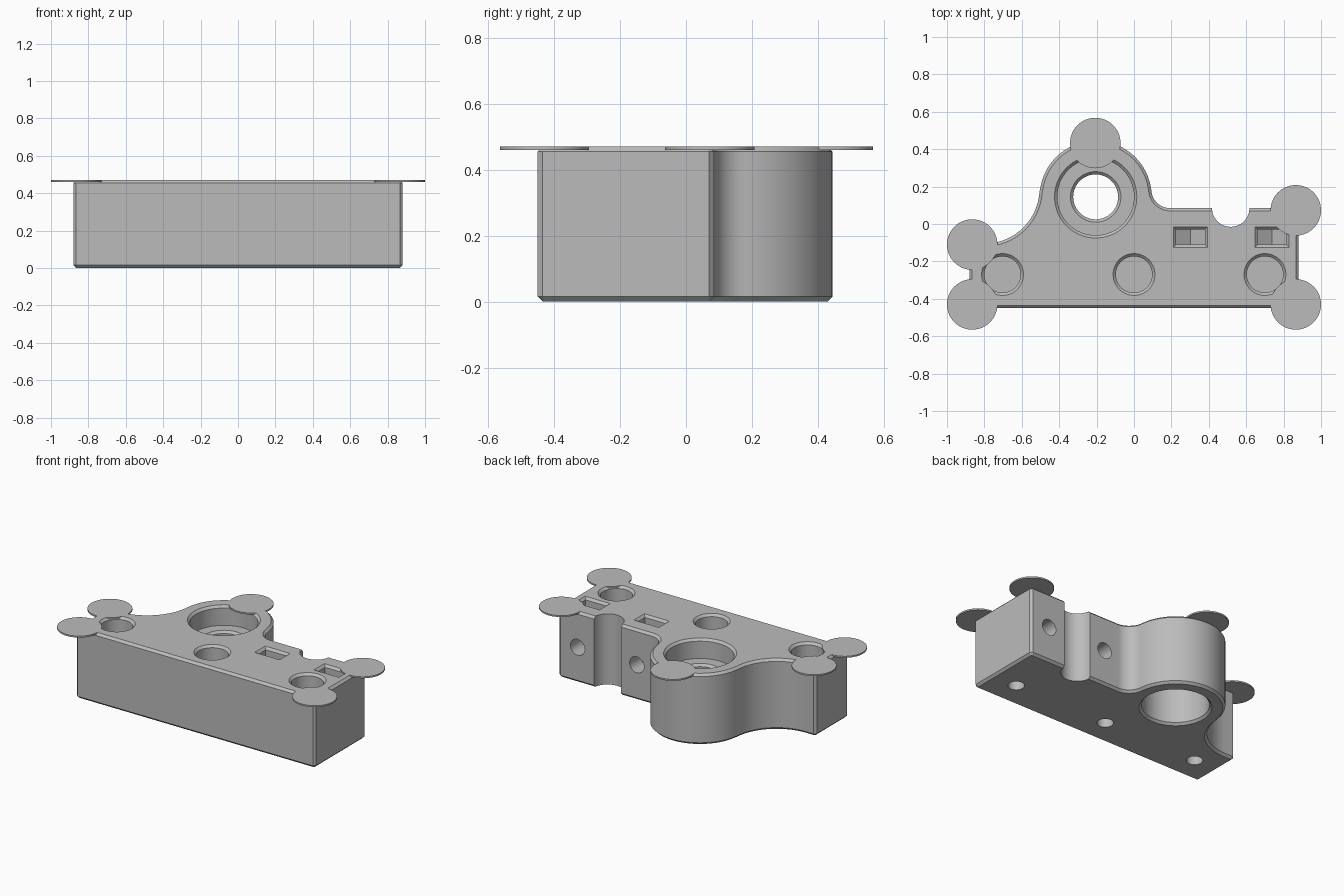
import bpy, bmesh
from math import sin, cos, pi, radians, atan2

if "Cube" in bpy.data.objects:
    bpy.data.objects.remove(bpy.data.objects["Cube"])

H, C = 0.47, 0.015            # height and chamfer
RING = (-0.205, 0.145)        # bearing axis

grey = bpy.data.materials.new("plain grey")
grey.use_nodes = True
COLOUR = (0.5, 0.5, 0.5, 1)
grey.diffuse_color = COLOUR
grey.node_tree.nodes["Principled BSDF"].inputs["Base Color"].default_value = COLOUR


def finish(name, bm):
    bmesh.ops.recalc_face_normals(bm, faces=bm.faces)
    mesh = bpy.data.meshes.new(name)
    bm.to_mesh(mesh)
    bm.free()
    mesh.materials.append(grey)
    ob = bpy.data.objects.new(name, mesh)
    bpy.context.collection.objects.link(ob)
    return ob


def arc(centre, r, a, b, n):
    return [(centre[0] + r * cos(a + (b - a) * i / n),
             centre[1] + r * sin(a + (b - a) * i / n)) for i in range(n + 1)]


def prism(name, points, vec, chamfer=0):
    """Extrude a closed loop of 3D points along vec, with chamfered rims."""
    bm = bmesh.new()
    face = bm.faces.new([bm.verts.new(p) for p in points])
    out = bmesh.ops.extrude_face_region(bm, geom=[face], use_keep_orig=True)
    bmesh.ops.translate(bm, vec=vec,
                        verts=[v for v in out["geom"] if isinstance(v, bmesh.types.BMVert)])
    bmesh.ops.recalc_face_normals(bm, faces=bm.faces)
    if chamfer:
        rims = [e for e in bm.edges if abs(e.verts[0].co.z - e.verts[1].co.z) < 1e-5]
        bmesh.ops.bevel(bm, geom=rims, offset=chamfer, segments=1, affect="EDGES")
    return finish(name, bm)


def lathe(name, centre, profile, n=64):
    """Solid of revolution about z from (radius, z) pairs."""
    bm = bmesh.new()
    rings = [[bm.verts.new((*p, z)) for p in arc(centre, r, 0, 2 * pi, n)[:-1]]
             for r, z in profile]
    for low, high in zip(rings, rings[1:]):
        for i in range(n):
            j = (i + 1) % n
            bm.faces.new((low[i], low[j], high[j], high[i]))
    bm.faces.new(rings[0])
    bm.faces.new(rings[-1])
    return finish(name, bm)


def combine(ob, tool, operation="DIFFERENCE"):
    mod = ob.modifiers.new("combine", "BOOLEAN")
    mod.object, mod.operation, mod.solver = tool, operation, "EXACT"
    bpy.context.view_layer.objects.active = ob
    bpy.ops.object.modifier_apply(modifier=mod.name)
    bpy.data.objects.remove(tool)


# Block outline: straight sides, round bearing lobe and two blending fillets
W, FRONT, BACK, LEFT_BACK = 0.88, -0.45, 0.085, -0.105
small, large = (0.193, 0.185), (-0.8, 0.19)
a1 = atan2(small[1] - RING[1], small[0] - RING[0])
a2 = atan2(large[1] - RING[1], large[0] - RING[0])
outline = [(-W + C, FRONT), (W - C, FRONT), (W, FRONT + C), (W, BACK - C), (W - C, BACK)]
outline += arc(small, 0.1, -pi / 2, -pi + a1, 14)
outline += arc(RING, 0.3, a1, a2, 40)[1:-1]
outline += arc(large, 0.295, a2 - pi, -pi / 2, 20)
outline += [(-W + C, LEFT_BACK), (-W, LEFT_BACK - C), (-W, FRONT + C)]
body = prism("mounting_block", [(x, y, 0) for x, y in outline], (0, 0, H), C)

# Rod groove in the back wall
combine(body, lathe("groove_cutter", (0.517, 0.085), [(0.1, -0.1), (0.1, 0.6)]))

# Bearing bore with a ledge between the two seats
E = 0.02                      # cutter overshoot
combine(body, lathe("bearing_cutter", RING, [
    (0.22 + E, -E), (0.205, C), (0.205, 0.27), (0.12, 0.27), (0.12, 0.325),
    (0.135, 0.34), (0.205, 0.34), (0.205, H - C), (0.22 + E, H + E)]))

# Countersunk screw pockets, with narrow holes from below
for x in (-0.703, 0, 0.7):
    combine(body, lathe("pocket_cutter", (x, -0.27), [
        (0.097, 0.2), (0.097, H - C), (0.112 + E, H + E)]))
    combine(body, lathe("screw_cutter", (x, -0.27), [(0.05, -E), (0.05, 0.195)], 32))

# Nut slots with a pointed floor, flared mouths and cross bolt holes
for x in (0.302, 0.738):
    s, mid = 0.077, 0.235
    loop = [(x - s, H + E), (x - s, mid - s / 2), (x, mid - s * 1.15),
            (x + s, mid - s / 2), (x + s, H + E)]
    combine(body, prism("slot_cutter", [(px, -0.11, z) for px, z in loop], (0, 0.08, 0)))
    bm = bmesh.new()
    rims = [[bm.verts.new((x + sx * (s + d), -0.07 + sy * (0.04 + d), z))
             for sx, sy in ((-1, -1), (1, -1), (1, 1), (-1, 1))]
            for d, z in ((0, H - C), (C + E, H + E))]
    for i in range(4):
        j = (i + 1) % 4
        bm.faces.new((rims[0][i], rims[0][j], rims[1][j], rims[1][i]))
    for rim in rims:
        bm.faces.new(rim)
    combine(body, finish("mouth_cutter", bm))
    circle = arc((x, mid), 0.053, 0, 2 * pi, 32)[:-1]
    combine(body, prism("bolt_cutter", [(px, -0.16, z) for px, z in circle], (0, 0.4, 0)))

# Thin round tabs at the corners
for centre in ((-0.865, -0.11), (-0.865, -0.43), (0.865, -0.43), (0.865, 0.073), (-0.207, 0.433)):
    combine(body, lathe("corner_tab", centre, [(0.135, H - 0.01), (0.135, H)]), "UNION")

bpy.ops.object.select_all(action="DESELECT")
body.select_set(True)
bpy.context.view_layer.objects.active = body
bpy.ops.object.shade_smooth_by_angle(angle=radians(30))
